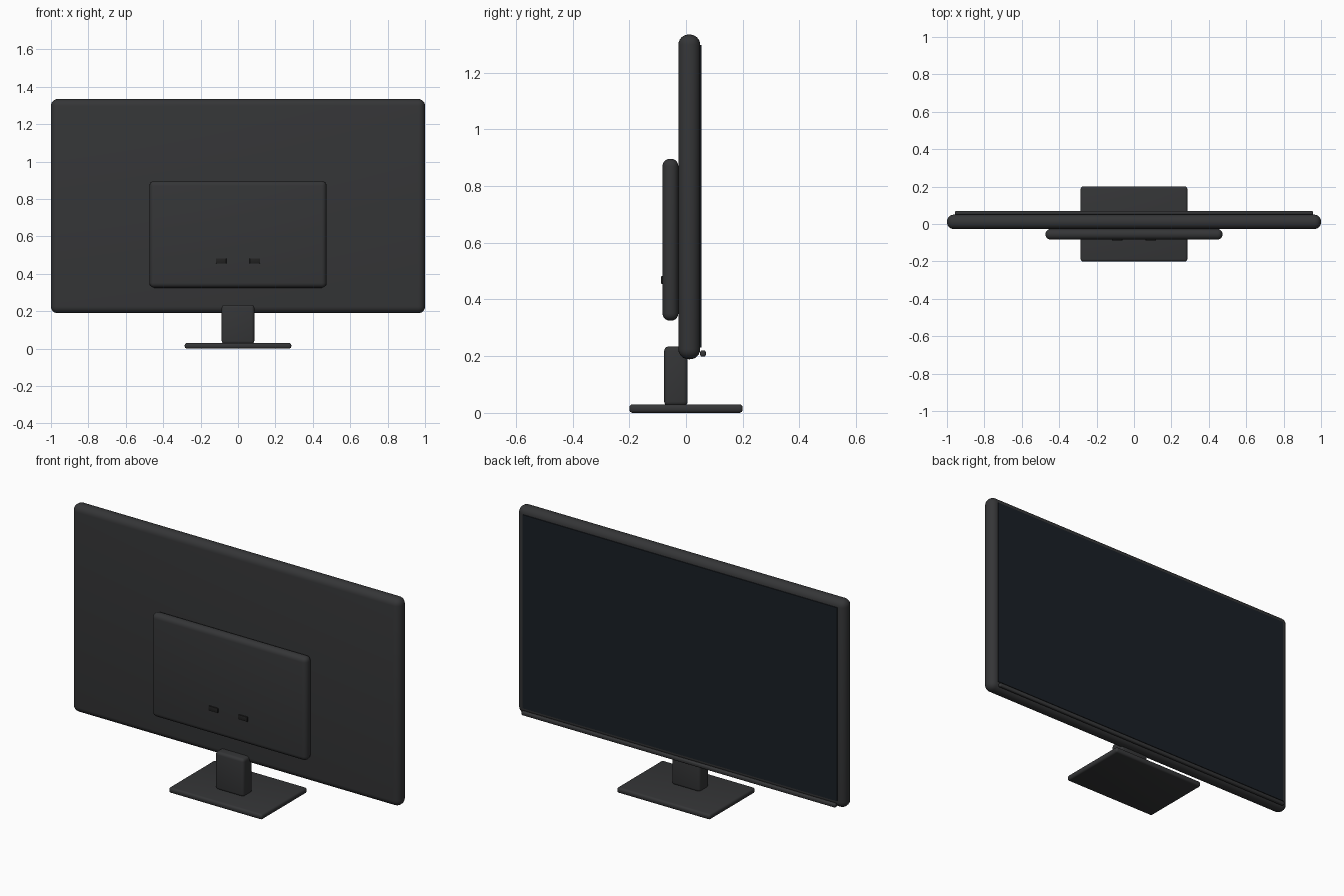
import bpy
import math

if "Cube" in bpy.data.objects:
    bpy.data.objects.remove(bpy.data.objects["Cube"])


def material(name, color):
    m = bpy.data.materials.new(name)
    m.diffuse_color = (*color, 1)
    m.use_nodes = True
    m.node_tree.nodes["Principled BSDF"].inputs["Base Color"].default_value = m.diffuse_color
    return m


shell_mat = material("dark_plastic", (0.035, 0.036, 0.038))
glass_mat = material("dark_glass", (0.010, 0.014, 0.019))
port_mat = material("port_black", (0.015, 0.015, 0.015))


def box(name, x, y, z, bevel, mat, segments=5):
    """Rounded box from (min, max) ranges on each axis."""
    ranges = (x, y, z)
    bpy.ops.mesh.primitive_cube_add(size=1, location=[(a + b) / 2 for a, b in ranges])
    ob = bpy.context.object
    ob.name = name
    ob.scale = [b - a for a, b in ranges]
    bpy.ops.object.transform_apply(location=False, rotation=False, scale=True)
    ob.data.materials.append(mat)
    if bevel:
        mod = ob.modifiers.new("round_edges", 'BEVEL')
        mod.width = bevel
        mod.segments = segments
        bpy.ops.object.modifier_apply(modifier=mod.name)
        bpy.ops.object.shade_smooth_by_angle(angle=math.radians(35))
    return ob


# Main display housing and the screen set in its rear-facing (+y) side
box("display_housing", (-1, 1), (-0.027, 0.050), (0.189, 1.334), 0.036, shell_mat, 6)
box("screen", (-0.958, 0.958), (0.040, 0.054), (0.230, 1.297), 0, glass_mat)

# Thin strip below the screen
box("lower_trim", (-0.958, 0.958), (0.050, 0.070), (0.198, 0.220), 0.007, shell_mat, 3)

# Electronics cover with two ports
box("rear_cover", (-0.473, 0.473), (-0.083, -0.027), (0.325, 0.896), 0.026, shell_mat)
for side, cx in (("left", -0.09), ("right", 0.09)):
    box(f"port_{side}", (cx - 0.028, cx + 0.028), (-0.089, -0.075), (0.455, 0.482), 0.003, port_mat, 2)

# Stand
box("stand_neck", (-0.087, 0.087), (-0.077, 0.006), (0.025, 0.234), 0.015, shell_mat, 4)
box("stand_base", (-0.285, 0.285), (-0.2, 0.2), (0, 0.030), 0.012, shell_mat, 4)
